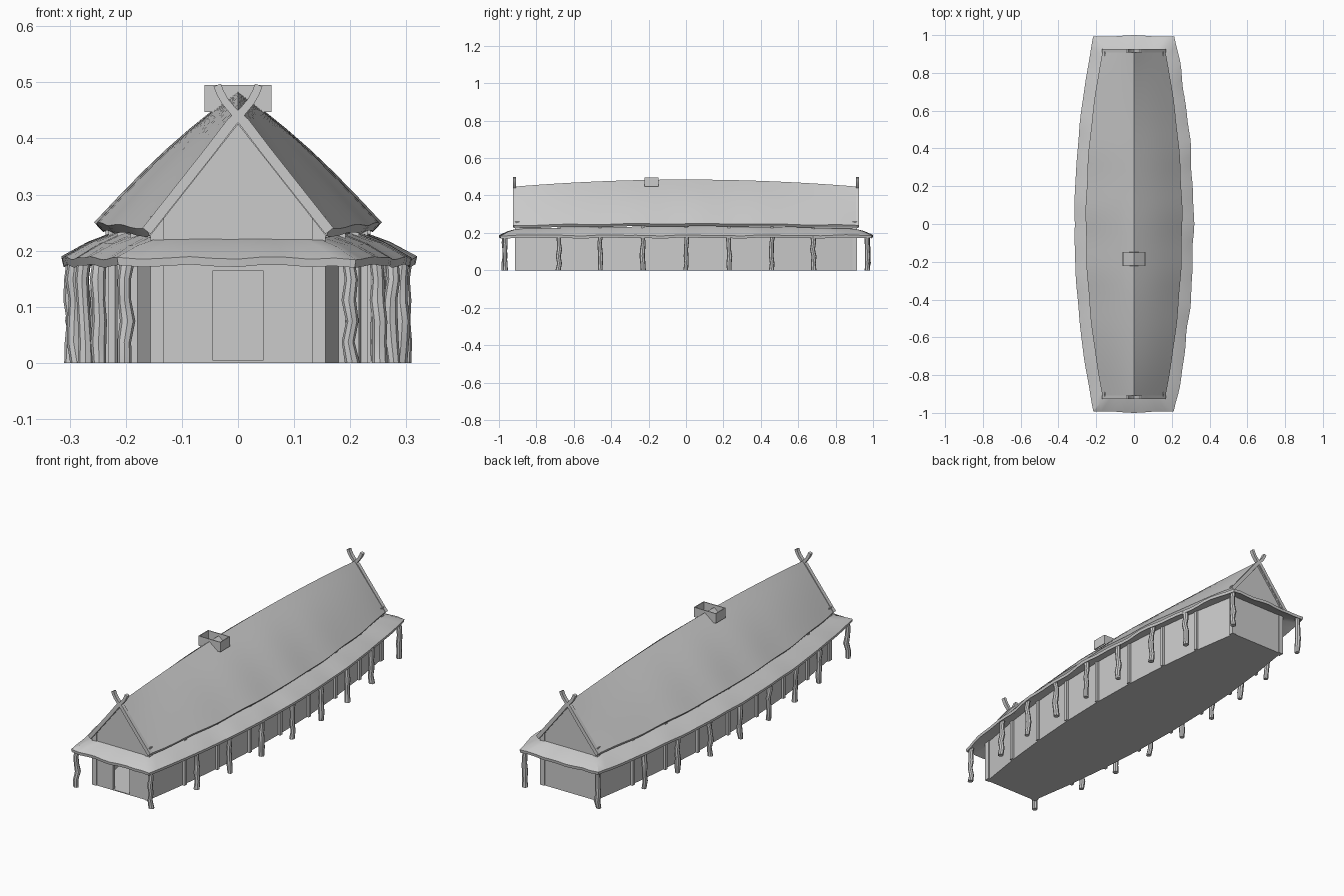
import bpy, bmesh, math, random
from mathutils import Vector

random.seed(4)
cube = bpy.data.objects.get("Cube")
if cube:
    bpy.data.objects.remove(cube, do_unlink=True)

grey = bpy.data.materials.new("plain grey")
grey.use_nodes = True
colour = (0.6, 0.6, 0.6, 1)
grey.diffuse_color = colour
grey.node_tree.nodes["Principled BSDF"].inputs["Base Color"].default_value = colour

HALF = 0.91          # half length of the walls
WALL_TOP = 0.225


def bulge(y, half=HALF):
    """1 in the middle of the house, 0 at its ends."""
    return max(0, 1 - (y / half) ** 2)


def wall_x(y):
    return 0.145 + 0.08 * bulge(y)


def finish(name, bm, smooth=None):
    bmesh.ops.recalc_face_normals(bm, faces=bm.faces)
    mesh = bpy.data.meshes.new(name)
    bm.to_mesh(mesh)
    bm.free()
    mesh.materials.append(grey)
    obj = bpy.data.objects.new(name, mesh)
    bpy.context.collection.objects.link(obj)
    if smooth:
        bpy.ops.object.select_all(action='DESELECT')
        obj.select_set(True)
        bpy.context.view_layer.objects.active = obj
        bpy.ops.object.shade_smooth_by_angle(angle=math.radians(smooth))
    return obj


def loft(name, sections, closed=False, smooth=None):
    """Skin a list of equal closed cross-sections."""
    bm = bmesh.new()
    rings = [[bm.verts.new(p) for p in s] for s in sections]
    n = len(rings[0])
    pairs = list(zip(rings, rings[1:]))
    if closed:
        pairs.append((rings[-1], rings[0]))
    for a, b in pairs:
        for i in range(n):
            j = (i + 1) % n
            bm.faces.new((a[i], a[j], b[j], b[i]))
    if not closed:
        bm.faces.new(rings[0])
        bm.faces.new(rings[-1])
    return finish(name, bm, smooth)


def box(name, x0, x1, y0, y1, z0, z1):
    def rect(z):
        return [(x0, y0, z), (x1, y0, z), (x1, y1, z), (x0, y1, z)]
    return loft(name, [rect(z0), rect(z1)])


# Floor and walls, following the boat-shaped plan
stations = [-HALF, -0.68, -0.46, -0.23, 0, 0.23, 0.46, 0.68, HALF]
right_side = [(wall_x(y), y) for y in stations]
left_side = [(-x, y) for x, y in reversed(right_side)]
plan = right_side + left_side
loft("floor", [[(x, y, z) for x, y in plan] for z in (0, 0.004)])

DOOR = 0.045
path = [(DOOR, -HALF)] + plan + [(-DOOR, -HALF)]
walls = []
for x, y in path:
    inner_y = y * (HALF - 0.015) / HALF
    inner_x = x if abs(x) <= DOOR else x - math.copysign(0.012, x)
    walls.append([(x, y, 0), (x, y, WALL_TOP),
                  (inner_x, inner_y, WALL_TOP), (inner_x, inner_y, 0)])
loft("walls", walls)
box("door_lintel", -DOOR, DOOR, -HALF, -HALF + 0.015, 0.165, WALL_TOP)

# Wall posts and corner posts
for side in (-1, 1):
    for y in stations[1:-1]:
        x = side * (wall_x(y) + 0.003)
        box("wall_post", x - 0.008, x + 0.008, y - 0.008, y + 0.008, 0, 0.25)
    for end in (-1, 1):
        x, y = side * 0.144, end * 0.902
        box("corner_post", x - 0.012, x + 0.012, y - 0.012, y + 0.012, 0, 0.262)


# Lower veranda roof: a wavy sloping ring
def skirt_x(y):
    return 0.215 + 0.1 * bulge(y, 1)


perimeter = []
SIDE, END = 44, 10
for i in range(SIDE + 1):
    perimeter.append((1, -1 + 2 * i / SIDE, 'side'))
for i in range(1, END):
    perimeter.append((1 - 2 * i / END, 1, 'end'))
for i in range(SIDE + 1):
    perimeter.append((-1, 1 - 2 * i / SIDE, 'side'))
for i in range(1, END):
    perimeter.append((-1 + 2 * i / END, -1, 'end'))

skirt = []
for u, v, kind in perimeter:
    if kind == 'side':
        wave = math.sin(v * 15 + u) * 0.5 + math.sin(v * 29 + 2 * u) * 0.35
        out_x = u * (skirt_x(v) + wave * (0.006 if u > 0 else 0.002))
        out_y = v * 0.992
    else:
        wave = math.sin(u * 9 + v) * 0.6
        out_x = u * skirt_x(1)
        out_y = v * (0.996 + 0.004 * math.cos(u * 5))
    in_y = v * 0.905
    in_x = u * (wall_x(in_y) - 0.003)
    top = 0.222 + 0.012 * bulge(in_y)
    edge = 0.187 + 0.004 * wave
    mid = (top + edge) / 2 + 0.004
    mx, my = (out_x + in_x) / 2, (out_y + in_y) / 2
    skirt.append([(in_x, in_y, top), (mx, my, mid), (out_x, out_y, edge),
                  (out_x * 0.99, out_y * 0.998, edge - 0.014),
                  (mx, my, mid - 0.016), (in_x, in_y, top - 0.014)])
loft("veranda_roof", skirt, closed=True, smooth=35)

# Upper thatched roof with a curved ridge
ROOF_END = 0.92
sections = []
STEPS, CUTS = 40, 6
for i in range(STEPS + 1):
    y = -ROOF_END + 2 * ROOF_END * i / STEPS
    b = bulge(y, ROOF_END)
    ridge = 0.447 + 0.038 * b
    eave_x = 0.165 + 0.09 * b + 0.002 * math.sin(y * 21) * b
    eave_z = 0.24 + 0.009 * b + 0.002 * math.sin(y * 17)
    outer, under = [], []
    for k in range(-CUTS, CUTS + 1):
        t = k / CUTS
        a = abs(t)
        swell = 0.013 * b * math.sin(math.pi * a)
        z = ridge + (eave_z - ridge) * a + swell
        outer.append((eave_x * t, y, z))
        under.append((eave_x * t * 0.95, y, z - 0.022 + 0.008 * a))
    sections.append(outer + under[::-1])
loft("upper_roof", sections, smooth=30)

# Gable panels and crossed verge boards with curved horns
verge = [(0.163, 0.235), (0.11, 0.302), (0.05, 0.378), (0.012, 0.428),
         (-0.008, 0.448), (-0.023, 0.466), (-0.032, 0.482), (-0.037, 0.495)]
for end in (-1, 1):
    y = end * 0.905
    loft("gable_panel", [[(-0.148, yy, 0.218), (0.148, yy, 0.218),
                          (0.148, yy, 0.236), (0, yy, 0.436), (-0.148, yy, 0.236)]
                         for yy in (y - 0.006, y + 0.006)])
    for side in (-1, 1):
        board = []
        for i, (x, z) in enumerate(verge):
            before = Vector(verge[max(i - 1, 0)])
            after = Vector(verge[min(i + 1, len(verge) - 1)])
            d = (after - before).normalized()
            w = 0.009 if i < 4 else 0.007
            nx, nz = -d.y * w, d.x * w
            y0, y1 = end * 0.908, end * 0.926
            board.append([(side * (x + nx), y0, z + nz), (side * (x + nx), y1, z + nz),
                          (side * (x - nx), y1, z - nz), (side * (x - nx), y0, z - nz)])
        loft("verge_board", board, smooth=30)

# Veranda posts: crooked trunks
for side in (-1, 1):
    for y in [-0.97] + stations[1:-1] + [0.97]:
        x = 0.2 if abs(y) > 0.9 else skirt_x(y) - 0.019
        trunk = []
        for k in range(6):
            cx = side * x + random.uniform(-0.004, 0.004)
            cy = y + random.uniform(-0.005, 0.005)
            r = random.uniform(0.011, 0.0145)
            z = 0.186 * k / 5
            trunk.append([(cx + r * math.cos(math.tau * s / 8),
                           cy + r * math.sin(math.tau * s / 8), z) for s in range(8)])
        loft("veranda_post", trunk, smooth=40)

# Smoke vent: a thin open frame across the ridge
frame = []
for sx, sy in ((-1, -1), (1, -1), (1, 1), (-1, 1)):
    x, y = sx * 0.06, -0.185 + sy * 0.038
    ix, iy = x - sx * 0.004, y - sy * 0.004
    frame.append([(x, y, 0.447), (x, y, 0.495), (ix, iy, 0.495), (ix, iy, 0.447)])
loft("smoke_vent", frame, closed=True)
